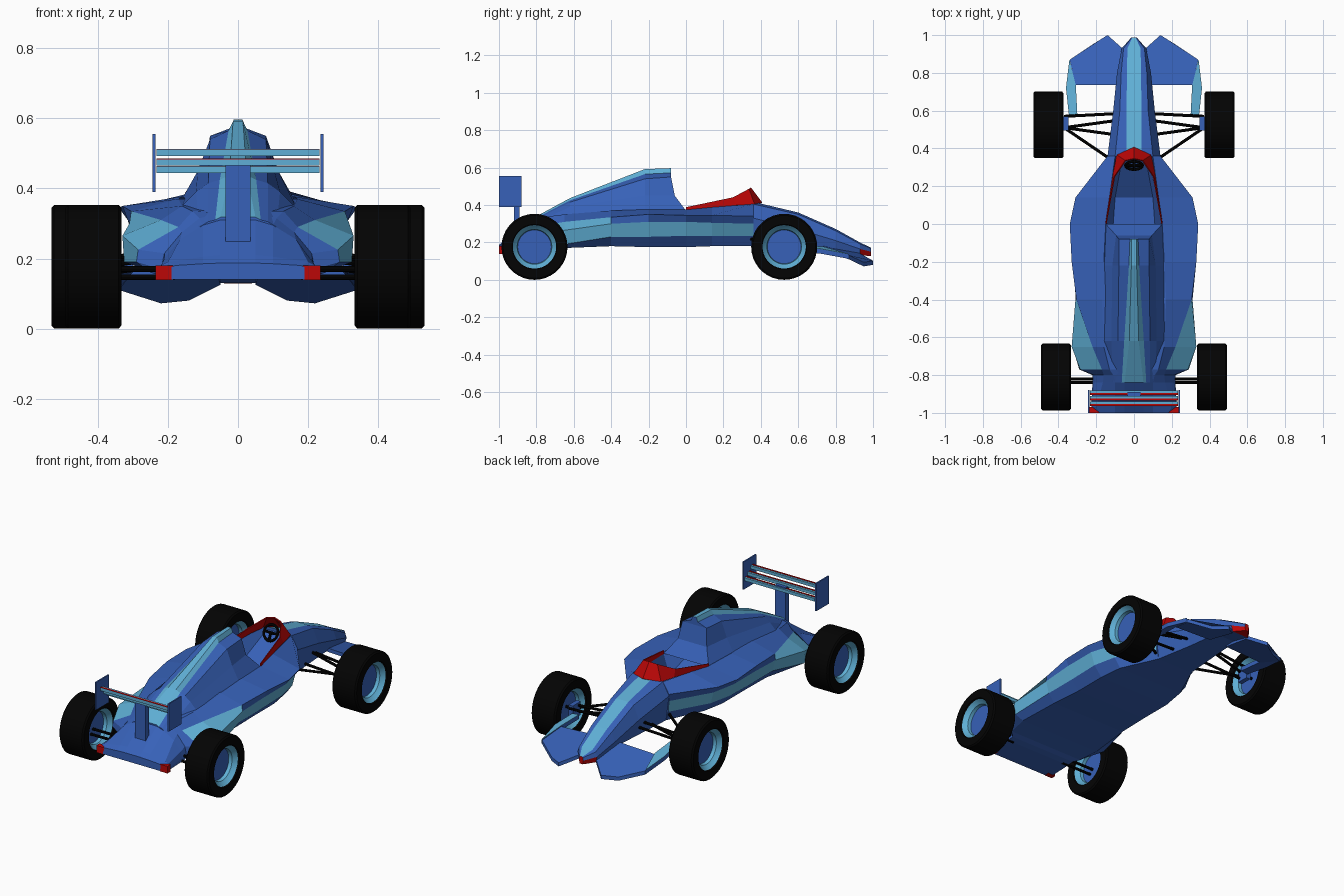
import bpy, bmesh, math
from mathutils import Vector

if "Cube" in bpy.data.objects:
    bpy.data.objects.remove(bpy.data.objects["Cube"])


def material(name, rgb):
    m = bpy.data.materials.new(name)
    m.diffuse_color = (*rgb, 1)
    m.use_nodes = True
    m.node_tree.nodes["Principled BSDF"].inputs["Base Color"].default_value = m.diffuse_color
    return m


BLUE, CYAN, RED, BLACK = range(4)
MATS = [material("blue", (0.038, 0.12, 0.48)), material("light blue", (0.115, 0.43, 0.67)),
        material("red", (0.5, 0.002, 0.002)), material("black", (0.001, 0.001, 0.001))]


def finish(name, bm, smooth=False):
    bmesh.ops.remove_doubles(bm, verts=bm.verts, dist=1e-5)
    bmesh.ops.recalc_face_normals(bm, faces=bm.faces)
    me = bpy.data.meshes.new(name)
    bm.to_mesh(me)
    bm.free()
    for m in MATS:
        me.materials.append(m)
    ob = bpy.data.objects.new(name, me)
    bpy.context.collection.objects.link(ob)
    if smooth:
        bpy.ops.object.select_all(action='DESELECT')
        ob.select_set(True)
        bpy.context.view_layer.objects.active = ob
        bpy.ops.object.shade_smooth_by_angle(angle=math.radians(25))
    return ob


def loft(name, stations, colour, shift=None):
    """Skin mirrored half sections (y, x, z, x, z, ...) listed from bottom to top."""
    bm = bmesh.new()
    rings = []
    for i, (y, *p) in enumerate(stations):
        half = list(zip(p[::2], p[1::2]))
        dy = shift if shift and i == len(stations) - 1 else [0] * len(half)
        right = [(x, y + d, z) for (x, z), d in zip(half, dy)]
        rings.append([bm.verts.new(c) for c in right + [(-x, yy, z) for x, yy, z in right[::-1]]])
    n = len(right)
    for i, (a, b) in enumerate(zip(rings, rings[1:])):
        for j in range(2 * n):
            k = (j + 1) % (2 * n)
            f = bm.faces.new((a[j], a[k], b[k], b[j]))
            f.material_index = colour(i, j if j < n else 2 * n - 2 - j)
    for i, r in ((0, rings[0]), (len(rings) - 1, rings[-1])):
        for j in range(n - 1):
            f = bm.faces.new((r[j], r[j + 1], r[2 * n - 2 - j], r[2 * n - 1 - j]))
            f.material_index = colour(i, 99)
    return finish(name, bm)


def slab(name, pts, dz, col, side):
    """Flat or bent polygon thickened upward."""
    bm = bmesh.new()
    lo = [bm.verts.new((side * x, y, z)) for x, y, z in pts]
    hi = [bm.verts.new((side * x, y, z + dz)) for x, y, z in pts]
    bm.faces.new(lo)
    bm.faces.new(hi)
    for i in range(len(pts)):
        k = (i + 1) % len(pts)
        bm.faces.new((lo[i], lo[k], hi[k], hi[i]))
    for f in bm.faces:
        f.material_index = col
    return finish(name, bm)


def box(name, x0, x1, y0, y1, z0, z1, col):
    return slab(name, [(x0, y0, z0), (x1, y0, z0), (x1, y1, z0), (x0, y1, z0)], z1 - z0, col, 1)


def rods(name, pairs, r=0.008):
    bm = bmesh.new()
    for a, b in pairs:
        a, b = Vector(a), Vector(b)
        res = bmesh.ops.create_cone(bm, cap_ends=True, segments=8, radius1=r, radius2=r, depth=(b - a).length)
        rot = (b - a).to_track_quat('Z', 'Y')
        for v in res['verts']:
            v.co = rot @ v.co + (a + b) / 2
    for f in bm.faces:
        f.material_index = BLACK
    return finish(name, bm)


# Hull: bottom edge, low side, band top, shoulder, cockpit rim, cockpit floor
hull = [
    (-1.00, .19, .14, .19, .15, .19, .175, .18, .18, .10, .185, .05, .187),
    (-.97, .22, .14, .225, .155, .22, .18, .20, .19, .10, .205, .05, .21),
    (-.84, .22, .145, .22, .165, .21, .20, .165, .255, .10, .295, .05, .31),
    (-.80, .22, .15, .22, .17, .21, .215, .16, .275, .11, .315, .05, .33),
    (-.77, .25, .16, .29, .19, .285, .225, .17, .29, .13, .335, .05, .335),
    (-.65, .27, .17, .325, .19, .33, .265, .22, .31, .16, .35, .05, .35),
    (-.40, .25, .18, .29, .23, .31, .30, .305, .335, .17, .37, .05, .37),
    (-.20, .24, .175, .29, .23, .315, .31, .33, .35, .16, .377, .08, .35),
    (0.00, .24, .175, .29, .235, .315, .31, .34, .345, .15, .375, .11, .25),
    (.14, .22, .18, .26, .235, .28, .305, .31, .345, .13, .388, .10, .25),
    (.36, .12, .18, .135, .235, .14, .30, .14, .34, .10, .405, .06, .40),
]
loft("hull", hull, lambda s, b: CYAN if (b == 1 and s >= 4) or (b == 2 and 4 <= s <= 5) else BLUE)

# Engine cover with raised light spine; the front end leans back to the air intake
cover = [
    (-.84, .12, .27, .11, .29, .085, .305, .065, .31, .05, .318),
    (-.62, .17, .34, .12, .39, .085, .415, .052, .425, .025, .437),
    (-.22, .16, .37, .115, .45, .08, .54, .027, .565, .014, .592),
    (0.0, .15, .37, .095, .45, .08, .55, .022, .572, .012, .597),
]
loft("engine_cover", cover, lambda s, b: CYAN if b in (3, 4) else BLUE, shift=[0, -.06, -.08, -.08, -.08])

# Nose with light stripe and red tip
nose = [
    (.36, .12, .18, .14, .33, .10, .405, .04, .417),
    (.60, .09, .17, .11, .27, .075, .35, .04, .36),
    (.80, .07, .165, .09, .21, .068, .262, .037, .272),
    (.93, .055, .13, .065, .165, .055, .192, .035, .20),
    (.988, .010, .128, .014, .15, .012, .168, .008, .172),
]
loft("nose", nose, lambda s, b: RED if s >= 3 and b in (-1, 0, 99) else CYAN if b == 3 else BLUE)

# Windscreen: bent red strip around the cockpit
base = [(.15, 0, .368), (.108, .27, .398), (.09, .365, .402), (0, .405, .412)]
top = [(.148, 0, .388), (.103, .25, .44), (.045, .335, .485), (0, .345, .492)]
bm = bmesh.new()
for s in (1, -1):
    lo, hi = ([bm.verts.new((s * x, y, z)) for x, y, z in row] for row in (base, top))
    for i in range(3):
        bm.faces.new((lo[i], lo[i + 1], hi[i + 1], hi[i])).material_index = RED
screen = finish("windscreen", bm)
mod = screen.modifiers.new("thickness", 'SOLIDIFY')
mod.thickness, mod.offset = 0.006, 0

# Steering wheel
bpy.ops.mesh.primitive_torus_add(major_segments=20, minor_segments=6, major_radius=.045, minor_radius=.008,
                                 location=(0, .31, .415), rotation=(math.radians(62), 0, 0))
ring = bpy.context.object
ring.name = "steering_wheel"
ring.data.materials.append(MATS[BLACK])
rods("steering_spokes", [((-.045, .31, .415), (.045, .31, .415)), ((0, .31, .415), (0, .29, .375)),
                         ((0, .31, .415), (0, .37, .38))])

# Rear wing: pylon and three slats, each with a thin red rear strip on top
box("wing_pylon", -.035, .035, -.92, -.89, .20, .47, BLUE)
for y, z in ((-.893, .444), (-.922, .465), (-.952, .493)):
    box("wing_slat", -.232, .232, y - .012, y + .012, z, z + .018, CYAN)
    box("slat_red_strip", -.232, .232, y - .012, y - .001, z + .018, z + .020, RED)

for s in (1, -1):
    # Rear wing end plates and tail lights
    box("wing_end_plate", s * .24 - .004, s * .24 + .004, -1, -.88, .39, .555, BLUE)
    box("tail_light", s * .21 - .025, s * .21 + .025, -1, -.97, .138, .18, RED)

    # Front wing with light outer plates
    slab("front_wing", [(.05, .92, .125), (.14, 1.0, .08), (.22, .95, .072), (.34, .87, .11),
                        (.31, .735, .15), (.06, .735, .16)], .022, BLUE, s)
    slab("front_wing_tip", [(.342, .872, .112), (.36, .72, .14), (.345, .58, .155),
                            (.30, .58, .16), (.308, .735, .152)], .024, BLUE, s)
    slab("wing_tip_panel", [(.342, .872, .136), (.36, .72, .164), (.345, .58, .179),
                            (.30, .58, .184), (.308, .735, .176)], .002, CYAN, s)

    # Suspension
    rods("front_suspension", [((s * x0, y0, z0), (s * x1, y1, z1)) for x0, y0, z0, x1, y1, z1 in (
        (.08, .585, .22, .37, .57, .20), (.08, .55, .24, .37, .51, .20), (.08, .47, .20, .37, .51, .16),
        (.12, .34, .22, .37, .51, .18), (.37, .525, .18, .44, .525, .18))])
    rods("rear_suspension", [((s * .18, -.82, .17), (s * .40, -.82, .17)),
                             ((s * .18, -.84, .147), (s * .40, -.84, .147))])
    box("front_upright", s * .362 - .014, s * .362 + .014, .495, .57, .14, .22, BLUE)

    # Wheels: lathed tyre, light rim and blue disc
    half = [(.03, 0, BLUE), (.03, .09, CYAN), (.05, .093, CYAN), (.072, .116, BLACK),
            (.08, .12, BLACK), (.08, .168, BLACK), (.072, .1765, BLACK)]
    for name, cx, cy in (("front_wheel", .453, .525), ("rear_wheel", .413, -.81)):
        bm = bmesh.new()
        n = 36
        back = [(-half[i][0], half[i][1], half[i - 1][2]) for i in range(len(half) - 1, -1, -1)]
        prof = half + back
        rows = [[bm.verts.new((s * cx + x, cy + r * math.cos(2 * math.pi * k / n),
                               .1765 + r * math.sin(2 * math.pi * k / n))) for k in range(n)] for x, r, _ in prof]
        for i in range(len(prof) - 1):
            for k in range(n):
                q = (k + 1) % n
                a, b = rows[i], rows[i + 1]
                bm.faces.new((a[k], a[q], b[q], b[k])).material_index = prof[i][2]
        bmesh.ops.dissolve_degenerate(bm, dist=1e-5, edges=bm.edges)
        finish(name, bm, smooth=True)
